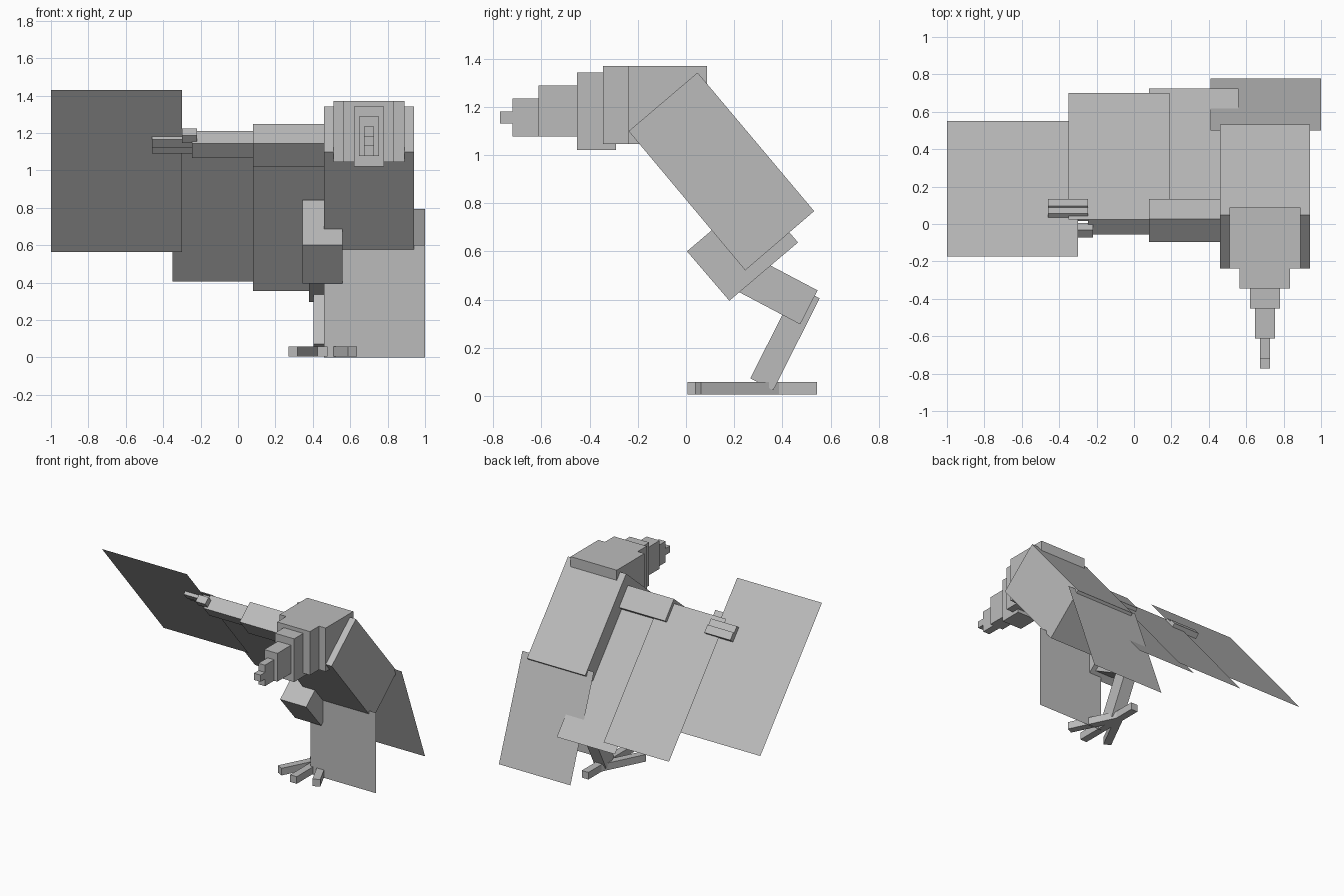
import bpy, bmesh, math
from mathutils import Vector

if "Cube" in bpy.data.objects:
    bpy.data.objects.remove(bpy.data.objects["Cube"])

grey = bpy.data.materials.new("plain grey")
grey.diffuse_color = (0.5, 0.5, 0.5, 1)
grey.use_nodes = True
grey.node_tree.nodes["Principled BSDF"].inputs["Base Color"].default_value = grey.diffuse_color


def finish(name, bm):
    mesh = bpy.data.meshes.new(name)
    bm.to_mesh(mesh)
    bm.free()
    mesh.materials.append(grey)
    ob = bpy.data.objects.new(name, mesh)
    bpy.context.collection.objects.link(ob)
    return ob


def prism(name, x0, x1, profile):
    """Side profile (y, z) extruded from x0 to x1."""
    bm = bmesh.new()
    a = [bm.verts.new((x0, y, z)) for y, z in profile]
    b = [bm.verts.new((x1, y, z)) for y, z in profile]
    bm.faces.new(a)
    bm.faces.new(b)
    for i in range(len(a)):
        j = (i + 1) % len(a)
        bm.faces.new((a[i], a[j], b[j], b[i]))
    bmesh.ops.recalc_face_normals(bm, faces=bm.faces)
    return finish(name, bm)


def block(name, x0, x1, y0, y1, z0, z1):
    return prism(name, x0, x1, [(y0, z0), (y1, z0), (y1, z1), (y0, z1)])


# Wing and body share one slope: d runs down and back, n points up and back
SLOPE = math.radians(50)
d = Vector((math.cos(SLOPE), -math.sin(SLOPE)))
n = Vector((math.sin(SLOPE), math.cos(SLOPE)))


def sloped_bar(name, x0, x1, front, thick, length):
    f = Vector(front)
    return prism(name, x0, x1, [f, f + n * thick, f + n * thick + d * length, f + d * length])


def sheet(name, x0, x1, top, bottom):
    """Paper-thin feather panel between a top and a bottom (y, z) edge."""
    bm = bmesh.new()
    pts = [(x0, *top), (x0, *bottom), (x1, *bottom), (x1, *top)]
    bm.faces.new([bm.verts.new(p) for p in pts])
    return finish(name, bm)


# Body
prism("body", 0.46, 0.94, [(0.048, 1.342), (0.532, 0.767), (0.246, 0.521), (-0.238, 1.099)])

# Neck, head and beak: stepped blocks centred on the body
CX = 0.70
for name, half, y0, y1, z0, z1 in [
    ("neck_base", 0.19, -0.238, 0.088, 1.045, 1.37),
    ("neck", 0.135, -0.345, -0.238, 1.045, 1.37),
    ("head", 0.08, -0.452, -0.29, 1.02, 1.342),
    ("beak_base", 0.054, -0.613, -0.452, 1.077, 1.288),
    ("beak", 0.027, -0.72, -0.613, 1.077, 1.234),
    ("beak_tip", 0.027, -0.773, -0.72, 1.13, 1.18),
]:
    block(name, CX - half, CX + half, y0, y1, z0, z1)

# Tail panels
sheet("tail_front", 0.46, 1.0, (0.20, 0.60), (0.20, 0.0))
sheet("tail_back", 0.41, 1.0, (0.50, 0.795), (0.777, 0.055))

# Wing arm and fingers
sloped_bar("upper_arm", 0.08, 0.46, (-0.095, 1.145), 0.16, 0.163)
sloped_bar("forearm", -0.245, 0.08, (-0.055, 1.145), 0.104, 0.104)
sloped_bar("thumb", -0.30, -0.22, (-0.073, 1.188), 0.055, 0.055)
sloped_bar("finger_upper", -0.46, -0.245, (0.015, 1.165), 0.054, 0.055)
sloped_bar("finger_lower", -0.46, -0.245, (0.056, 1.135), 0.054, 0.058)

# Wing feather panels
sheet("outer_feathers", -1.0, -0.30, (-0.175, 1.43), (0.552, 0.565))
sheet("middle_feathers", -0.35, 0.19, (0.025, 1.212), (0.70, 0.405))
sheet("inner_feathers", 0.08, 0.56, (0.03, 1.183), (0.724, 0.355))

# Leg
prism("thigh", 0.345, 0.56, [(0.004, 0.60), (0.18, 0.395), (0.465, 0.637), (0.289, 0.842)])
prism("shin", 0.38, 0.525, [(0.222, 0.43), (0.474, 0.297), (0.546, 0.438), (0.294, 0.571)])
prism("lower_leg", 0.405, 0.50, [(0.555, 0.405), (0.362, 0.023), (0.267, 0.073), (0.460, 0.455)])


# Foot: toes spreading from the ankle
def toe(name, start, tip, half=0.027):
    s, t = Vector(start), Vector(tip)
    side = (t - s).orthogonal().normalized() * half
    bm = bmesh.new()
    low = [bm.verts.new((p.x, p.y, 0.005)) for p in (s + side, t + side, t - side, s - side)]
    base = bm.faces.new(low)
    top = bmesh.ops.extrude_face_region(bm, geom=[base])
    for v in top["geom"]:
        if isinstance(v, bmesh.types.BMVert):
            v.co.z = 0.058
    bmesh.ops.recalc_face_normals(bm, faces=bm.faces)
    return finish(name, bm)


toe("toe_left", (0.4525, 0.38), (0.295, 0.07))
toe("toe_middle", (0.4525, 0.38), (0.4525, 0.007))
toe("toe_right", (0.4525, 0.38), (0.612, 0.05))
toe("toe_rear", (0.4525, 0.33), (0.4525, 0.543))
